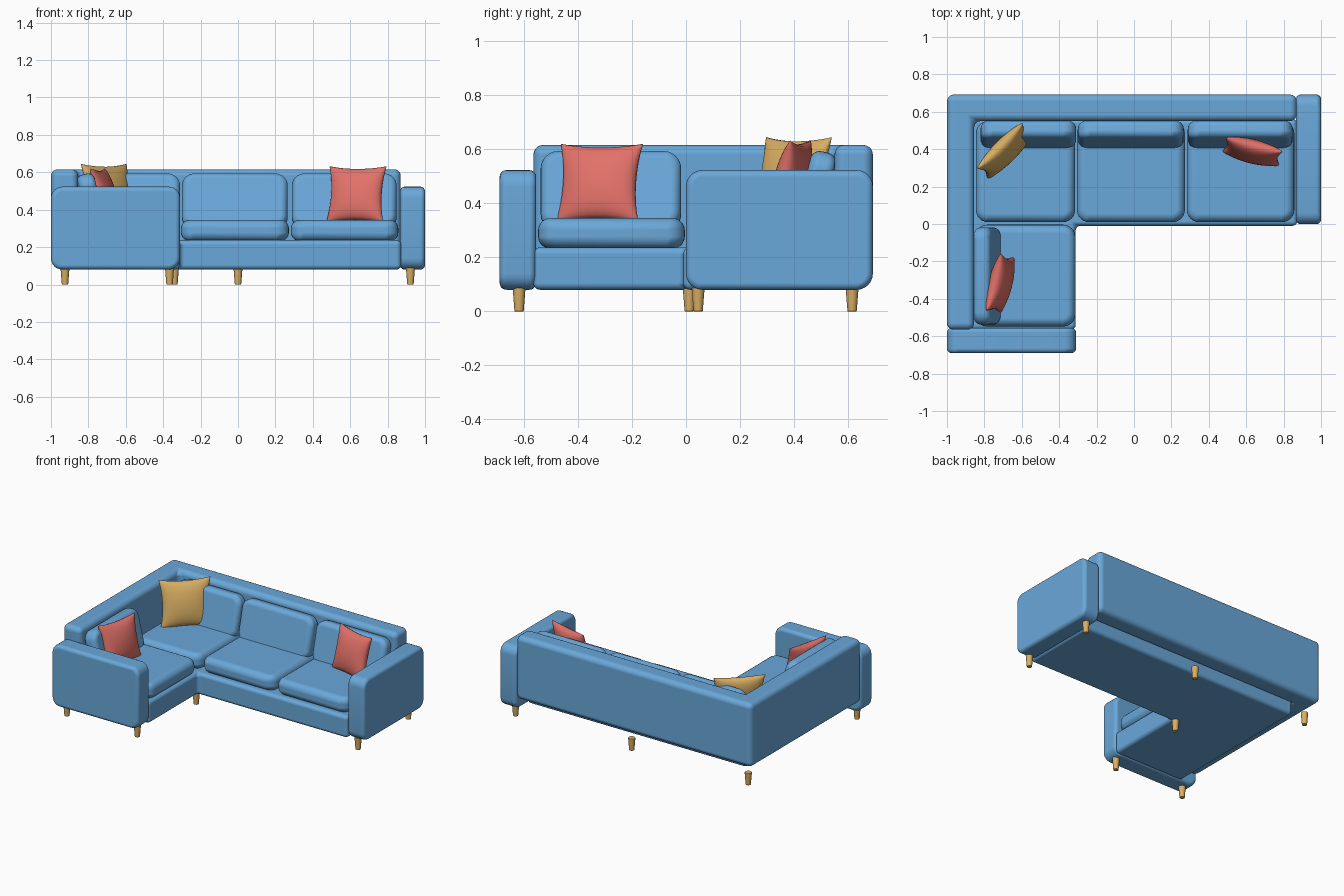
import bpy, bmesh, math
from mathutils import Vector

if "Cube" in bpy.data.objects:
    bpy.data.objects.remove(bpy.data.objects["Cube"])


def material(name, rgb):
    m = bpy.data.materials.new(name)
    m.diffuse_color = (*rgb, 1)
    m.use_nodes = True
    m.node_tree.nodes["Principled BSDF"].inputs["Base Color"].default_value = m.diffuse_color
    return m


BLUE = material("blue fabric", (0.144, 0.392, 0.70))
RED = material("coral red fabric", (0.76, 0.165, 0.14))
GOLD = material("golden wood and fabric", (0.70, 0.43, 0.125))


def finish(bm, name, mat, loc=(0, 0, 0), rot=(0, 0, 0), soft=0, segs=5):
    bmesh.ops.recalc_face_normals(bm, faces=bm.faces)
    me = bpy.data.meshes.new(name)
    bm.to_mesh(me)
    bm.free()
    me.materials.append(mat)
    for p in me.polygons:
        p.use_smooth = True
    ob = bpy.data.objects.new(name, me)
    bpy.context.collection.objects.link(ob)
    ob.location, ob.rotation_euler = loc, rot
    if soft:
        b = ob.modifiers.new("soft edges", 'BEVEL')
        b.width, b.segments = soft, segs
        b.limit_method, b.angle_limit = 'ANGLE', math.radians(40)
        b.use_clamp_overlap = False
        b.harden_normals = True
    return ob


def rounded_box(name, lo, hi, axis, corner, soft, rot=(0, 0, 0)):
    """Box whose outline seen along `axis` has large round corners; all other edges soft."""
    lo, hi = Vector(lo), Vector(hi)
    bm = bmesh.new()
    bmesh.ops.create_cube(bm, size=1)
    bmesh.ops.scale(bm, vec=hi - lo, verts=bm.verts)
    edges = [e for e in bm.edges
             if abs(e.verts[0].co[axis] - e.verts[1].co[axis]) > 1e-4]
    bmesh.ops.bevel(bm, geom=edges, offset=corner, segments=6, profile=0.5, affect='EDGES')
    return finish(bm, name, BLUE, (lo + hi) / 2, rot, soft)


def prism(name, outline, z0, z1, soft):
    bm = bmesh.new()
    f = bm.faces.new([bm.verts.new((x, y, z0)) for x, y in outline])
    ext = bmesh.ops.extrude_face_region(bm, geom=[f])
    for v in ext["geom"]:
        if isinstance(v, bmesh.types.BMVert):
            v.co.z = z1
    return finish(bm, name, BLUE, soft=soft)


# L-shaped base and backrest
prism("base", [(-0.87, -0.565), (-0.312, -0.565), (-0.312, -0.01), (0.872, -0.01),
               (0.872, 0.56), (-0.87, 0.56)], 0.08, 0.237, 0.025)
prism("backrest", [(-1, -0.565), (-0.855, -0.565), (-0.855, 0.55), (0.87, 0.55),
                   (0.87, 0.692), (-1, 0.692)], 0.16, 0.616, 0.036)

# Arms
rounded_box("right_arm", (0.866, 0.0, 0.08), (1.0, 0.692, 0.523), 0, 0.06, 0.025)
rounded_box("left_arm", (-1, -0.69, 0.08), (-0.31, -0.555, 0.523), 1, 0.06, 0.025)

# Seat cushions
for name, x0, x1, y0, y1 in (("corner_seat", -0.845, -0.315, 0.01, 0.55),
                             ("middle_seat", -0.305, 0.272, 0.01, 0.55),
                             ("right_seat", 0.283, 0.857, 0.01, 0.55),
                             ("side_seat", -0.85, -0.313, -0.548, -0.004)):
    rounded_box(name, (x0, y0, 0.233), (x1, y1, 0.345), 2, 0.065, 0.045)

# Leaning back cushions
LEAN = math.radians(-13.5)
for name, cx, cy, w, turn in (("corner_back_cushion", -0.565, 0.480, 0.51, 0),
                              ("middle_back_cushion", -0.017, 0.480, 0.565, 0),
                              ("right_back_cushion", 0.568, 0.480, 0.56, 0),
                              ("side_back_cushion", -0.786, -0.278, 0.52, 90)):
    rounded_box(name, (cx - w / 2, cy - 0.048, 0.294), (cx + w / 2, cy + 0.048, 0.594),
                1, 0.065, 0.036, (LEAN, 0, math.radians(turn))).location.z = 0.444


# Scatter pillows: pinched squares with a domed front and back
def pillow(name, mat, loc, w, h, turn, lean=-14, n=16, thick=0.056):
    bm = bmesh.new()
    for side in (-1, 1):
        grid = []
        for i in range(n + 1):
            u = math.sin(math.pi / 2 * (2 * i / n - 1))
            row = []
            for j in range(n + 1):
                v = math.sin(math.pi / 2 * (2 * j / n - 1))
                x = w / 2 * u * (1 - 0.12 * (1 - v * v))
                z = h / 2 * v * (1 - 0.10 * (1 - u * u))
                d = max(0, (1 - u * u) * (1 - v * v)) ** 0.45
                row.append(bm.verts.new((x, side * thick * d, z)))
            grid.append(row)
        for i in range(n):
            for j in range(n):
                bm.faces.new((grid[i][j], grid[i + 1][j], grid[i + 1][j + 1], grid[i][j + 1]))
    bmesh.ops.remove_doubles(bm, verts=bm.verts, dist=1e-5)
    finish(bm, name, mat, loc, (math.radians(lean), 0, math.radians(turn)))


pillow("gold_pillow", GOLD, (-0.69, 0.39, 0.485), 0.345, 0.33, 45)
pillow("right_red_pillow", RED, (0.633, 0.388, 0.482), 0.315, 0.31, -14)
pillow("side_red_pillow", RED, (-0.715, -0.32, 0.475), 0.315, 0.30, 76)

# Tapered legs
for i, (x, y) in enumerate([(-0.925, 0.615), (0, 0.615), (0.922, 0.615), (0.922, 0.045),
                            (-0.34, 0.012), (-0.366, -0.618), (-0.925, -0.618)]):
    bm = bmesh.new()
    bmesh.ops.create_cone(bm, cap_ends=True, segments=20, radius1=0.017, radius2=0.024, depth=0.088)
    leg = finish(bm, f"leg_{i + 1}", GOLD, (x, y, 0.044), soft=0.002, segs=2)
